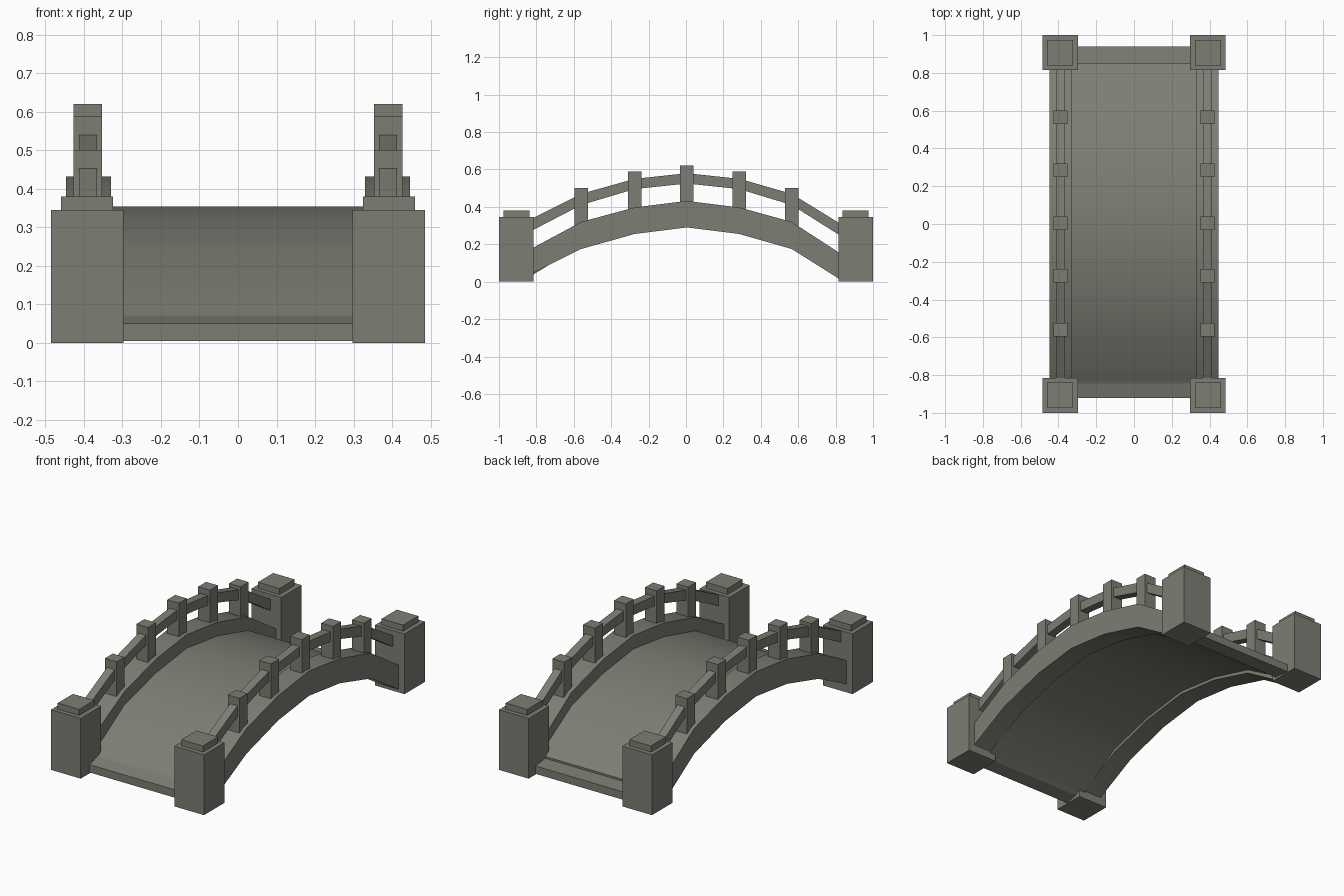
import bpy, math

if "Cube" in bpy.data.objects:
    bpy.data.objects.remove(bpy.data.objects["Cube"])

stone = bpy.data.materials.new("grey stone")
stone.diffuse_color = (0.205, 0.208, 0.175, 1)
stone.use_nodes = True
stone.node_tree.nodes["Principled BSDF"].inputs["Base Color"].default_value = stone.diffuse_color


def make(name, verts, faces, smooth=False):
    me = bpy.data.meshes.new(name)
    me.from_pydata(verts, [], faces)
    me.materials.append(stone)
    ob = bpy.data.objects.new(name, me)
    bpy.context.collection.objects.link(ob)
    bpy.ops.object.select_all(action='DESELECT')
    ob.select_set(True)
    bpy.context.view_layer.objects.active = ob
    bpy.ops.object.mode_set(mode='EDIT')
    bpy.ops.mesh.select_all(action='SELECT')
    bpy.ops.mesh.normals_make_consistent(inside=False)
    bpy.ops.object.mode_set(mode='OBJECT')
    if smooth:
        bpy.ops.object.shade_smooth_by_angle(angle=math.radians(30))
    return ob


def strip(name, x0, x1, pts, smooth=False):
    """Bar along y; pts are (y, bottom z, top z)."""
    v, f = [], []
    for y, b, t in pts:
        v += [(x0, y, b), (x1, y, b), (x1, y, t), (x0, y, t)]
    n = len(pts)
    for i in range(n - 1):
        a = i * 4
        for k in range(4):
            m = (k + 1) % 4
            f.append((a + k, a + m, a + 4 + m, a + 4 + k))
    f += [(0, 1, 2, 3), tuple(range(4 * n - 4, 4 * n))]
    return make(name, v, f, smooth)


def box(name, x0, x1, y0, y1, z0, z1):
    return strip(name, x0, x1, [(y0, z0, z1), (y1, z0, z1)])


# arch outlines: (y, bottom, top)
beam = [(-0.83, 0.04, 0.175), (-0.56, 0.175, 0.32), (-0.275, 0.255, 0.397),
        (0.005, 0.29, 0.432), (0.285, 0.255, 0.397), (0.565, 0.175, 0.32),
        (0.83, 0.008, 0.148)]
rail = [(-0.83, 0.27, 0.335), (-0.56, 0.41, 0.47), (-0.275, 0.495, 0.55),
        (0.005, 0.525, 0.58), (0.285, 0.495, 0.55), (0.565, 0.41, 0.47),
        (0.83, 0.243, 0.307)]
deck = [(-0.92, 0.005, 0.05), (-0.845, 0.02, 0.07), (-0.83, 0.03, 0.078),
        (-0.56, 0.195, 0.243), (-0.275, 0.272, 0.318), (0.005, 0.308, 0.354),
        (0.285, 0.272, 0.318), (0.565, 0.195, 0.243), (0.85, 0.025, 0.07)]

# walkway
strip("walkway", -0.335, 0.335, deck[2:], True)
# end slabs
strip("front_slab", -0.30, 0.30, deck[:3])
strip("back_slab", -0.30, 0.30, [(0.84, 0.015, 0.06), (0.94, 0.005, 0.05)])

for s, side in ((-1, "left"), (1, "right")):
    # side arch and handrail
    strip(side + "_arch", s * 0.33, s * 0.447, beam, True)
    strip(side + "_handrail", s * 0.366, s * 0.413, rail)
    # railing posts
    for i, top in enumerate((0.50, 0.588, 0.62, 0.588, 0.50)):
        y, _, t = beam[i + 1]
        box(f"{side}_post_{i}", s * 0.353, s * 0.427,
            y - 0.036, y + 0.036, t - 0.06, top)
    # corner pillars with caps
    for e, end in ((-1, "front"), (1, "back")):
        y0, y1 = sorted((e * 0.815, e * 1.0))
        box(f"{end}_{side}_pillar", s * 0.297, s * 0.485, y0, y1, 0, 0.345)
        y0, y1 = sorted((e * 0.838, e * 0.975))
        box(f"{end}_{side}_cap", s * 0.324, s * 0.46, y0, y1, 0.34, 0.38)
